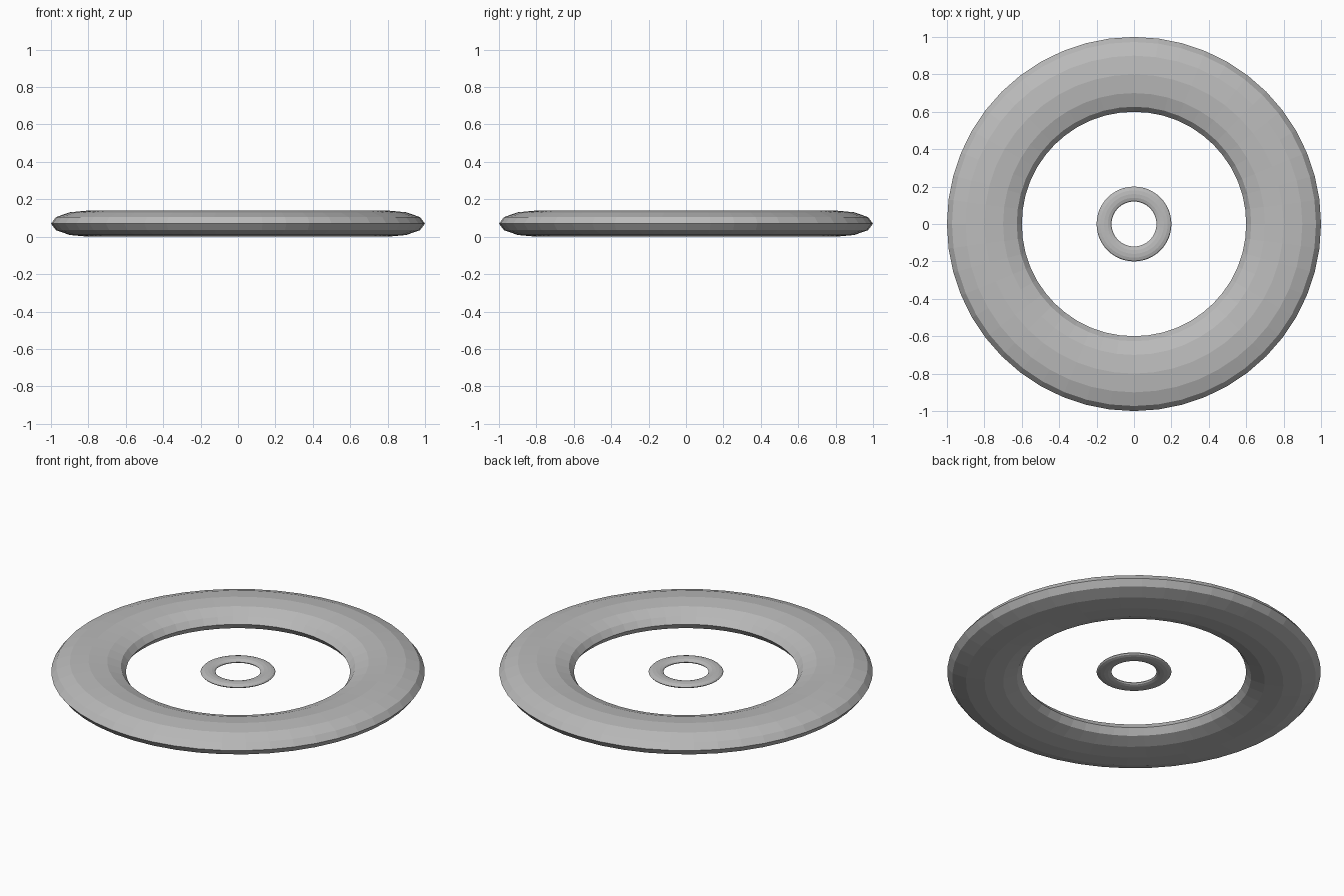
import bpy

cube = bpy.data.objects.get("Cube")
if cube:
    bpy.data.objects.remove(cube, do_unlink=True)

# Single plain grey
grey = bpy.data.materials.new("plain grey")
grey.use_nodes = True
color = (0.5, 0.5, 0.5, 1.0)
grey.diffuse_color = color
bsdf = next(n for n in grey.node_tree.nodes if n.type == 'BSDF_PRINCIPLED')
bsdf.inputs["Base Color"].default_value = color

HALF_HEIGHT = 0.07


def flat_ring(name, radius, half_width, half_thickness):
    """Faceted torus squashed to a lens-like cross-section."""
    bpy.ops.mesh.primitive_torus_add(
        major_segments=48, minor_segments=12,
        major_radius=radius, minor_radius=half_width,
        location=(0, 0, HALF_HEIGHT))
    ring = bpy.context.object
    ring.name = name
    ring.scale.z = half_thickness / half_width
    bpy.ops.object.transform_apply(location=False, rotation=False, scale=True)
    bpy.ops.object.shade_flat()
    ring.data.materials.append(grey)
    return ring


# Wide outer ring and small centre ring
flat_ring("outer_ring", 0.8, 0.2, HALF_HEIGHT)
flat_ring("centre_ring", 0.16, 0.04, 0.013)
